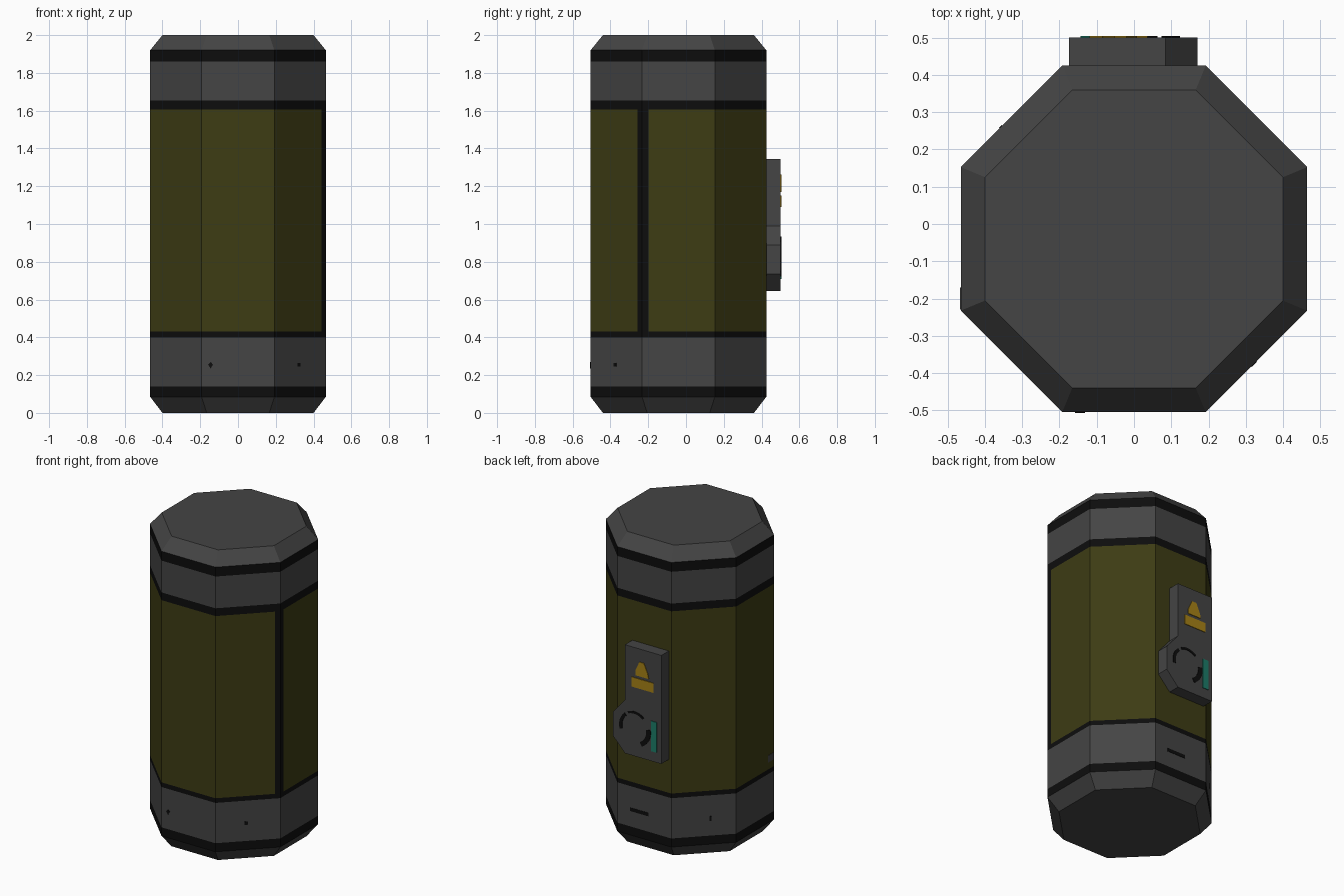
import bpy, bmesh
from math import sin, cos, pi, radians, tan

if "Cube" in bpy.data.objects:
    bpy.data.objects.remove(bpy.data.objects["Cube"])

CY = -0.04      # y of the body axis
AP = 0.465      # octagon apothem


def material(name, rgb):
    m = bpy.data.materials.new(name)
    m.diffuse_color = (*rgb, 1)
    m.use_nodes = True
    m.node_tree.nodes["Principled BSDF"].inputs["Base Color"].default_value = m.diffuse_color
    return m


GREY = material("dark grey", (0.058, 0.058, 0.058))
BLACK = material("black", (0.004, 0.004, 0.004))
OLIVE = material("olive", (0.047, 0.045, 0.007))
AMBER = material("amber", (0.38, 0.22, 0.008))
TEAL = material("teal", (0.012, 0.2, 0.14))


def finish(name, bm, mats):
    bmesh.ops.recalc_face_normals(bm, faces=bm.faces)
    me = bpy.data.meshes.new(name)
    bm.to_mesh(me)
    bm.free()
    for m in mats:
        me.materials.append(m)
    ob = bpy.data.objects.new(name, me)
    bpy.context.collection.objects.link(ob)
    return ob


def prism(name, pts, angle, d0, d1, mat):
    """Extrude an outline (u to the right seen from outside, z) along a body side direction."""
    a = radians(angle)
    bm = bmesh.new()
    rings = [[bm.verts.new((d * cos(a) - u * sin(a), CY + d * sin(a) + u * cos(a), z))
              for u, z in pts] for d in (d0, d1)]
    n = len(pts)
    bm.faces.new(rings[0])
    bm.faces.new(rings[1])
    for i in range(n):
        j = (i + 1) % n
        bm.faces.new((rings[0][i], rings[0][j], rings[1][j], rings[1][i]))
    return finish(name, bm, [mat])


def rect(u0, u1, z0, z1):
    return [(u0, z0), (u1, z0), (u1, z1), (u0, z1)]


# Octagonal body: rows of (z, scale), with a colour index for each row of faces
rows = [(0, 0.86), (0.085, 1), (0.14, 1), (0.40, 1), (0.43, 1), (1.605, 1),
        (1.655, 1), (1.86, 1), (1.92, 1), (2.0, 0.86)]
row_mat = [0, 1, 0, 1, 2, 1, 0, 1, 0]
R = AP / cos(pi / 8)
corner = [(R * cos(pi / 8 + k * pi / 4), R * sin(pi / 8 + k * pi / 4)) for k in range(8)]
# The front right corner (index 7) gets two extra points for the vertical seam
s = 0.033
cx, cy = corner[7]
outline = corner[:7] + [(cx - s * 0.707, cy - s * 0.707), (cx, cy), (cx, cy + s)]
n = len(outline)
bm = bmesh.new()
rings = [[bm.verts.new((x * k, CY + y * k, z)) for x, y in outline] for z, k in rows]
for r, mi in enumerate(row_mat):
    for i in range(n):
        j = (i + 1) % n
        f = bm.faces.new((rings[r][i], rings[r][j], rings[r + 1][j], rings[r + 1][i]))
        f.material_index = 1 if mi == 2 and i in (7, 8) else mi
bm.faces.new(rings[0])
bm.faces.new(rings[-1])
finish("canister_body", bm, [GREY, BLACK, OLIVE])

# Control panel on the back, with a chamfered bulge on one side
FRONT = 0.541
prism("control_panel",
      [(0.175, 0.645), (0.175, 1.345), (-0.085, 1.345), (-0.085, 0.99),
       (-0.17, 0.89), (-0.17, 0.735), (-0.085, 0.645)], 90, 0.45, FRONT, GREY)


def panel_plate(name, pts, mat):
    prism(name, pts, 90, FRONT - 0.003, FRONT + 0.004, mat)


# Painted panel details: warning sign, indicator and dial ring
panel_plate("warning_triangle", [(-0.008, 1.17), (0.086, 1.17), (0.08, 1.20),
                                 (0.052, 1.262), (0.02, 1.262), (-0.008, 1.20)], AMBER)
panel_plate("warning_bar", rect(-0.036, 0.12, 1.09, 1.152), AMBER)
panel_plate("level_indicator", rect(0.103, 0.143, 0.71, 0.905), TEAL)


def arc(a0, a1, r0, r1, steps=10):
    t = [radians(a0 + (a1 - a0) * i / steps) for i in range(steps + 1)]
    c = (-0.018, 0.825)
    return ([(c[0] + r1 * cos(x), c[1] + r1 * sin(x)) for x in t] +
            [(c[0] + r0 * cos(x), c[1] + r0 * sin(x)) for x in reversed(t)])


panel_plate("dial_arc_top", arc(50, 115, 0.094, 0.108), BLACK)
panel_plate("dial_arc_side", arc(130, 195, 0.086, 0.106), BLACK)
panel_plate("dial_shadow_plate", arc(-62, 8, 0.088, 0.118), BLACK)

# Small marks on the lower band and the side
for name, angle, pts in (
        ("front_mark", -90, [(-0.145, 0.235), (-0.132, 0.255), (-0.145, 0.27), (-0.158, 0.255)]),
        ("back_slot", 90, rect(-0.10, 0.03, 0.24, 0.262)),
        ("front_right_dot", -45, rect(-0.02, 0.0, 0.245, 0.265)),
        ("back_left_notch", 135, rect(0.035, 0.045, 0.235, 0.265))):
    prism(name, pts, angle, AP - 0.003, AP + 0.002, BLACK)
prism("side_patch", rect(0.13, 0.19, 0.475, 0.52), 180, AP - 0.003, AP + 0.002, GREY)
